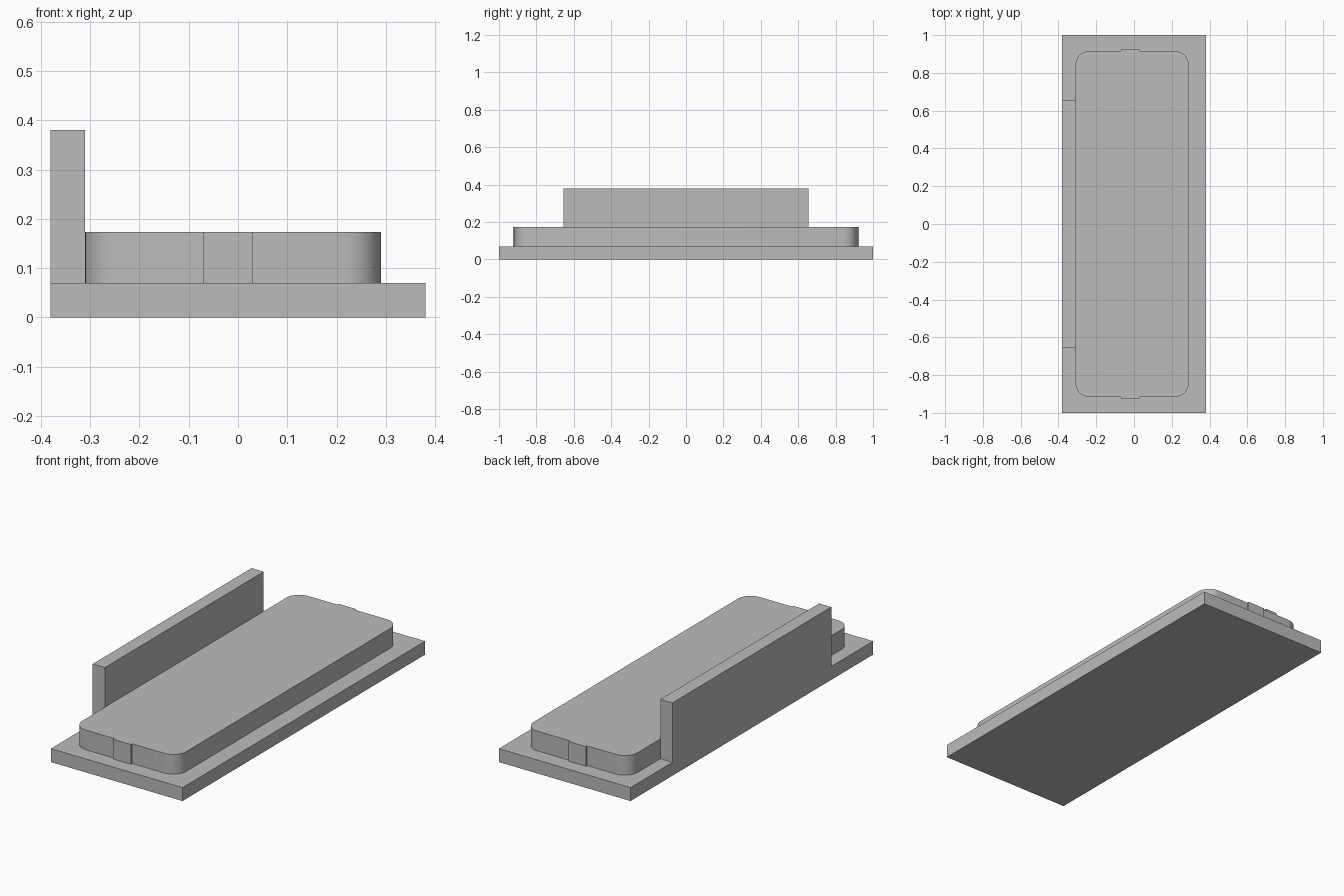
import bpy
import bmesh
from math import cos, sin, radians

cube = bpy.data.objects.get("Cube")
if cube:
    bpy.data.objects.remove(cube, do_unlink=True)

grey = bpy.data.materials.new("plain grey")
grey.use_nodes = True
colour = (0.5, 0.5, 0.5, 1)
grey.diffuse_color = colour
grey.node_tree.nodes["Principled BSDF"].inputs["Base Color"].default_value = colour


def extrude(name, outline, z0, z1):
    """Raise a flat outline from z0 to z1."""
    bm = bmesh.new()
    face = bm.faces.new([bm.verts.new((x, y, z0)) for x, y in outline])
    result = bmesh.ops.extrude_face_region(bm, geom=[face])
    top = [v for v in result["geom"] if isinstance(v, bmesh.types.BMVert)]
    bmesh.ops.translate(bm, verts=top, vec=(0, 0, z1 - z0))
    bmesh.ops.recalc_face_normals(bm, faces=bm.faces)
    mesh = bpy.data.meshes.new(name)
    bm.to_mesh(mesh)
    bm.free()
    mesh.materials.append(grey)
    obj = bpy.data.objects.new(name, mesh)
    bpy.context.collection.objects.link(obj)
    return obj


def rectangle(x0, x1, y):
    return [(x0, -y), (x1, -y), (x1, y), (x0, y)]


BASE_TOP = 0.07

# Base plate and the upright wall along its right edge
extrude("base_plate", rectangle(-0.38, 0.38, 1.0), 0, BASE_TOP)
extrude("side_wall", rectangle(-0.38, -0.31, 0.655), BASE_TOP, 0.38)

# Raised pad with rounded corners and a shallow tab on each end
left, right, end, tab_end, radius, steps = 0.29, -0.31, 0.916, 0.926, 0.075, 12
tab = (-0.07, 0.03)


def corner(cx, cy, start):
    angles = [radians(start + 90 * i / steps) for i in range(steps + 1)]
    return [(cx + radius * cos(a), cy + radius * sin(a)) for a in angles]


def tab_points(y_sign, xs):
    a, b = xs
    return [(a, y_sign * end), (a, y_sign * tab_end),
            (b, y_sign * tab_end), (b, y_sign * end)]


outline = (corner(left - radius, end - radius, 0)
           + tab_points(1, tab[::-1])
           + corner(right + radius, end - radius, 90)
           + corner(right + radius, radius - end, 180)
           + tab_points(-1, tab)
           + corner(left - radius, radius - end, 270))
pad = extrude("raised_pad", outline, BASE_TOP, 0.173)

bpy.ops.object.select_all(action="DESELECT")
pad.select_set(True)
bpy.context.view_layer.objects.active = pad
bpy.ops.object.shade_smooth_by_angle(angle=radians(30))
